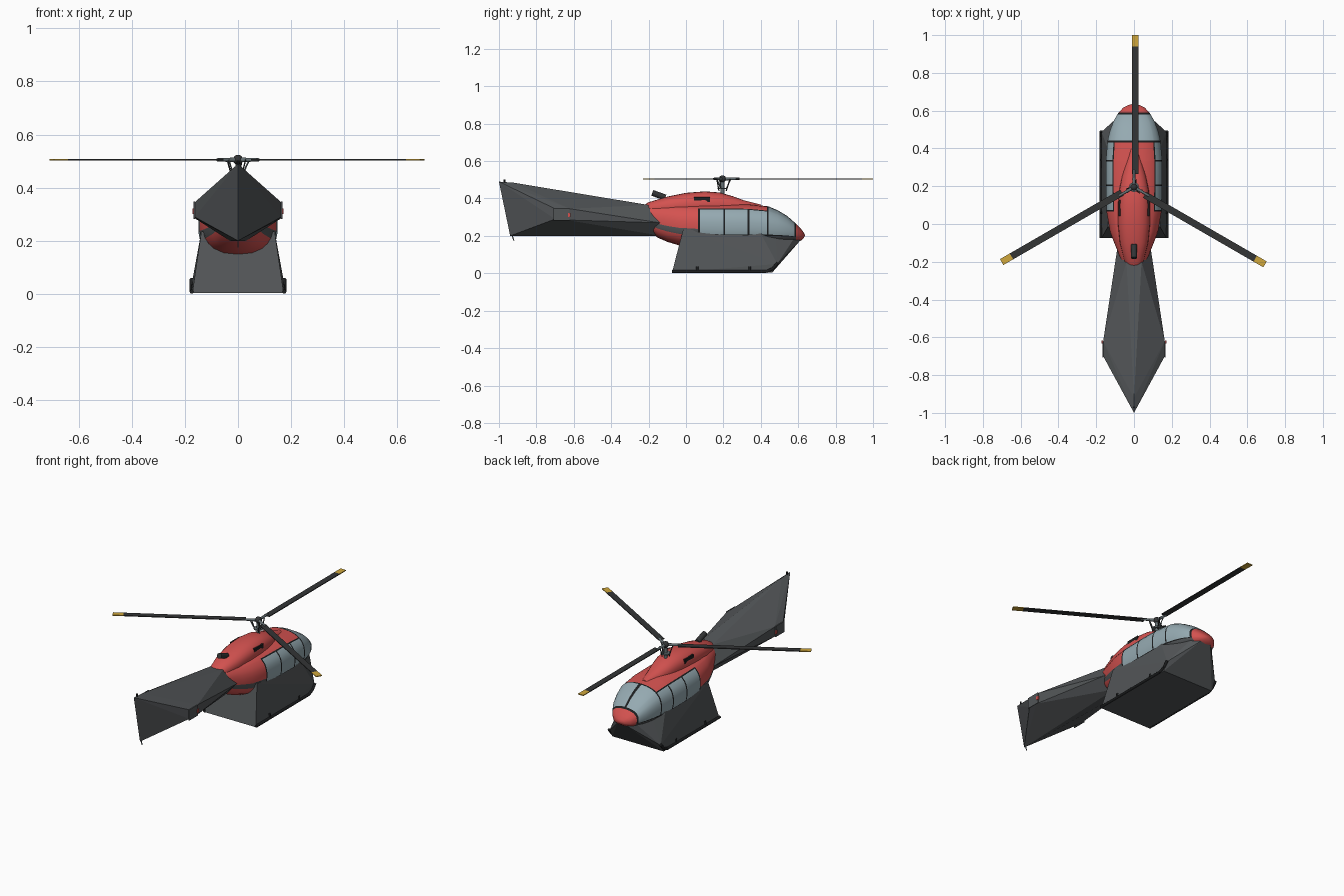
import bpy, bmesh, math
from mathutils import Vector, Matrix

if "Cube" in bpy.data.objects:
    bpy.data.objects.remove(bpy.data.objects["Cube"])


def mat(name, c):
    m = bpy.data.materials.new(name)
    m.diffuse_color = (*c, 1)
    m.use_nodes = True
    m.node_tree.nodes["Principled BSDF"].inputs["Base Color"].default_value = m.diffuse_color
    return m


RED = mat("red paint", (.66, .085, .08))
GLASS = mat("window glass", (.30, .40, .44))
GREY = mat("dark grey", (.085, .092, .097))
BLACK = mat("black trim", (.012, .013, .014))
BLADE = mat("blade charcoal", (.033, .035, .036))
YELLOW = mat("tip yellow", (.63, .39, .045))
STEEL = mat("hub grey", (.13, .16, .17))


def finish(name, bm, mats, smooth=False):
    bmesh.ops.recalc_face_normals(bm, faces=bm.faces)
    me = bpy.data.meshes.new(name)
    bm.to_mesh(me)
    bm.free()
    for m in mats:
        me.materials.append(m)
    ob = bpy.data.objects.new(name, me)
    bpy.context.collection.objects.link(ob)
    if smooth:
        bpy.ops.object.select_all(action='DESELECT')
        ob.select_set(True)
        bpy.context.view_layer.objects.active = ob
        bpy.ops.object.shade_smooth_by_angle(angle=math.radians(40))
    return ob


def box(name, c, s, m, rot=None):
    bm = bmesh.new()
    bmesh.ops.create_cube(bm, size=1, matrix=Matrix.Translation(c) @ (rot or Matrix()) @ Matrix.Diagonal((*s, 1)))
    return finish(name, bm, [m])


def tube(name, a, b, r, m, r2=None, n=12):
    a, b = Vector(a), Vector(b)
    d = b - a
    bm = bmesh.new()
    bmesh.ops.create_cone(bm, cap_ends=True, segments=n, radius1=r, radius2=r if r2 is None else r2,
                          depth=d.length, matrix=Matrix.Translation((a + b) / 2) @ d.to_track_quat('Z', 'Y').to_matrix().to_4x4())
    return finish(name, bm, [m], True)


def hull(name, pts, m):
    # convex shell from points, mirrored over x
    bm = bmesh.new()
    for x, y, z in pts:
        for s in ((1, -1) if x else (1,)):
            bm.verts.new((s * x, y, z))
    r = bmesh.ops.convex_hull(bm, input=bm.verts)
    bmesh.ops.delete(bm, geom=[v for v in r['geom_interior'] if isinstance(v, bmesh.types.BMVert)], context='VERTS')
    return finish(name, bm, [m])


def interp(table, y):
    for a, b in zip(table, table[1:]):
        if a[0] <= y <= b[0]:
            t = (y - a[0]) / (b[0] - a[0])
            return [p + (q - p) * t for p, q in zip(a, b)]


def loft(name, table, ys, angles, power, mats, rule):
    # rings of superellipses along y; rule picks the colour from y and angle
    full = angles + [180 - a for a in reversed(angles[1:-1])]
    bm = bmesh.new()
    rings = []
    for y in ys:
        _, w, zb, zt = interp(table, y)
        ring = []
        for a in full:
            c, s = math.cos(math.radians(a)), math.sin(math.radians(a))
            ring.append(bm.verts.new((w * math.copysign(abs(c) ** (2 / power), c), y,
                                      (zb + zt) / 2 + (zt - zb) / 2 * math.copysign(abs(s) ** (2 / power), s))))
        rings.append(ring)
    n = len(full)
    for i in range(len(ys) - 1):
        for j in range(n):
            k = (j + 1) % n
            f = bm.faces.new((rings[i][j], rings[i][k], rings[i + 1][k], rings[i + 1][j]))
            a1, a2 = full[j], full[k] if k else 270
            m = (a1 + a2) / 2
            f.material_index = rule((ys[i] + ys[i + 1]) / 2, m if m <= 90 else 180 - m)
    bm.faces.new(rings[0])
    bm.faces.new(rings[-1])
    return finish(name, bm, mats, True)


# Fuselage: red shell with windows, black frames and grey belt
body = [(-.235, .045, .265, .355), (-.2, .065, .225, .362), (-.15, .085, .19, .367), (-.1, .105, .168, .37),
        (-.04, .128, .15, .372), (.06, .145, .14, .372), (.2, .15, .135, .372), (.33, .15, .135, .37),
        (.44, .141, .14, .358), (.49, .129, .146, .337), (.54, .111, .155, .307), (.585, .086, .165, .268),
        (.615, .058, .175, .237), (.63, .03, .188, .218), (.635, .008, .199, .207)]
frames = (.065, .2, .33, .432, .58)
stations = sorted({r[0] for r in body if r[0] not in (.2, .33, .585)} | {f for f in frames} | {f + .009 for f in frames})


def paint(y, a):
    if y < .065:
        return 3 if -24 < a < -2 and y > -.2 else 0
    if y > .589 or a < -22:
        return 0 if y > .589 else 3
    if a > 48 and y < .432:
        return 0
    if any(f < y < f + .009 for f in frames) or a < -18 or (44 < a < 48 and y < .44):
        return 2
    if y > .44 and a > 87:
        return 2
    return 1


loft("fuselage", body, stations, [-90, -70, -50, -35, -22, -18, -6, 6, 18, 30, 44, 48, 60, 75, 88, 90], 2.45,
     [RED, GLASS, BLACK, GREY], paint)

# Engine cowling on the roof
cowl = [(-.24, .025, .32, .355), (-.2, .05, .3, .38), (-.1, .075, .3, .41), (0, .085, .3, .43), (.1, .085, .3, .438),
        (.18, .078, .3, .432), (.25, .064, .3, .412), (.31, .048, .3, .39), (.4, .02, .32, .367)]
loft("engine_cowling", cowl, [r[0] for r in cowl], list(range(-90, 91, 15)), 2.3, [RED], lambda y, a: 0)

# Tail shell and undercarriage shell
hull("tail_shell", [(0, -1, .49), (0, -.92, .484), (0, -.94, .2), (.163, -.62, .345), (.163, -.70, .345),
                    (.163, -.70, .29), (.163, -.64, .285), (.04, -.2, .365), (.09, -.14, .27), (.03, -.13, .2)], GREY)
hull("undercarriage_shell", [(.172, -.075, .003), (.172, .46, .003), (.172, .488, .05), (.138, -.015, .235),
                             (.14, .40, .212), (.115, .48, .19), (.075, .575, .182), (.03, .615, .18)], GREY)

# Skid tubes, clamps and tail end plates, both sides
for s, side in ((1, "right"), (-1, "left")):
    path = [(-.075, .009), (.43, .009), (.465, .025), (.49, .055)]
    for i, (a, b) in enumerate(zip(path, path[1:])):
        tube(f"skid_{side}_{i}", (s * .174, *a), (s * .174, *b), .008, BLACK)
    for i, y in enumerate((.06, .34)):
        tube(f"skid_clamp_{side}_{i}", (s * .172, y, .005), (s * .169, y, .035), .007, BLACK)
    box(f"tail_end_plate_{side}", (s * .165, -.665, .315), (.005, .085, .065), GREY)
    box(f"tail_light_{side}", (s * .168, -.625, .312), (.008, .014, .02), RED)
    # Engine side vents
    box(f"engine_vent_{side}", (s * .072, .085, .395), (.02, .085, .026), BLACK)

# Exhaust, tail skid and tail light
tube("exhaust", (0, -.11, .405), (0, -.18, .43), .016, BLADE)
tube("tail_skid", (0, -.93, .205), (0, -.92, .175), .003, STEEL, n=6)
tube("tail_beacon", (0, -.97, .485), (0, -.97, .502), .005, BLACK, n=8)

# Rotor mast and hub
C = Vector((0, .195, .505))
tube("rotor_mast", (C.x, C.y, .42), C, .010, STEEL)
tube("swash_plate", C - Vector((0, 0, .055)), C - Vector((0, 0, .048)), .026, STEEL)
bm = bmesh.new()
bmesh.ops.create_uvsphere(bm, u_segments=16, v_segments=8, radius=.019, matrix=Matrix.Translation(C))
finish("rotor_hub", bm, [BLADE], True)

# Three blades with yellow tips
for i in range(3):
    R = Matrix.Rotation(math.radians(90 + 120 * i), 4, 'Z')

    def P(x, y, z):
        return C + R @ Vector((x, y, z))
    tube(f"rotor_arm_{i}", P(0, 0, 0), P(.09, 0, 0), .009, STEEL, .006)
    tube(f"pitch_link_{i}", P(.022, 0, -.05), P(.045, .008, 0), .003, STEEL, n=6)
    tube(f"mast_strut_{i}", P(.02, -.01, -.065), P(.04, -.012, 0), .003, BLADE, n=6)
    box(f"blade_{i}", P(.4075, -.007, 0), (.675, .036, .005), BLADE, R)
    box(f"blade_tip_{i}", P(.775, -.007, 0), (.06, .036, .005), YELLOW, R)
